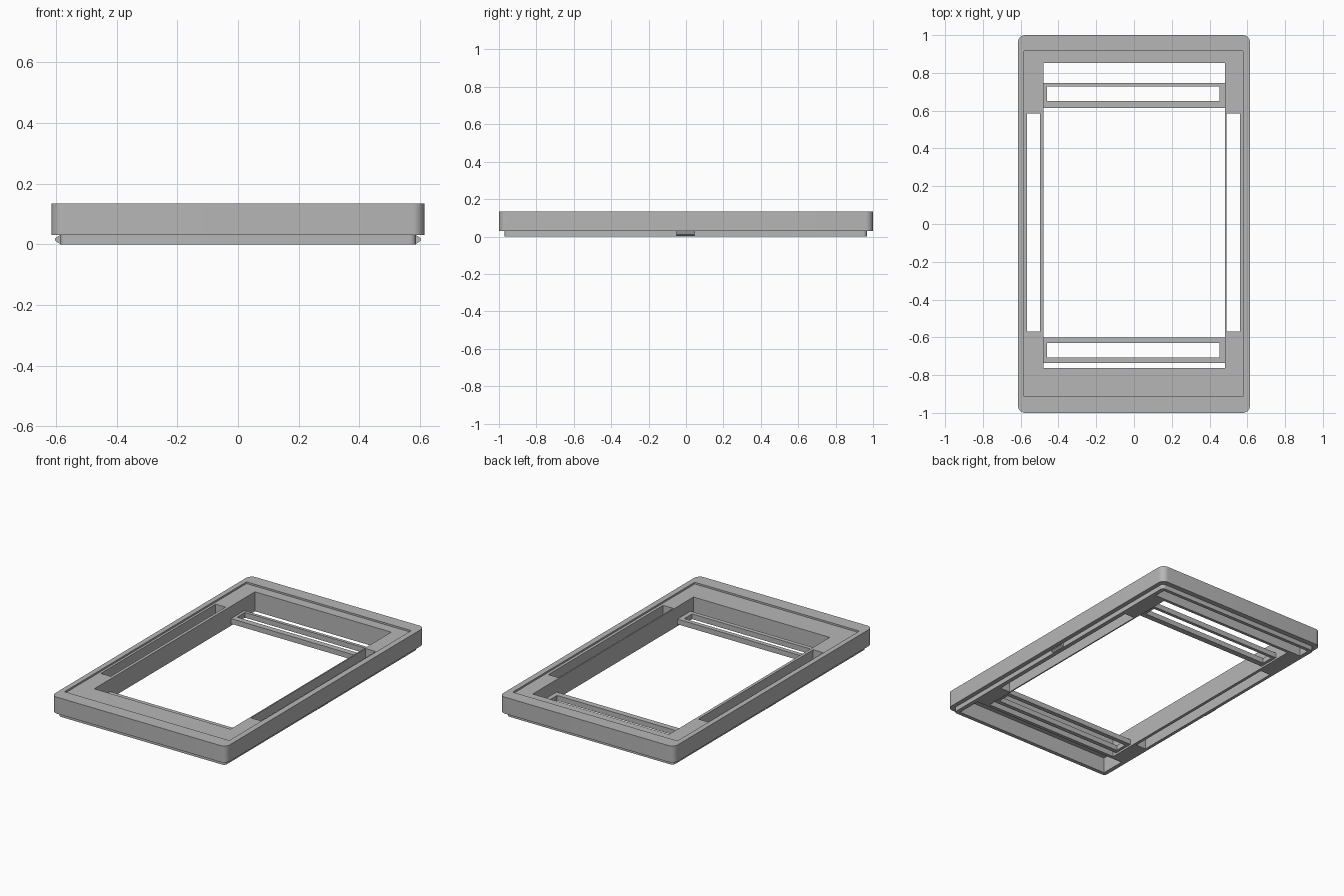
import bpy, bmesh, math

old = bpy.data.objects.get("Cube")
if old:
    bpy.data.objects.remove(old, do_unlink=True)

grey = bpy.data.materials.new("mid_grey")
grey.use_nodes = True
colour = (0.47, 0.47, 0.47, 1)
grey.diffuse_color = colour
grey.node_tree.nodes["Principled BSDF"].inputs["Base Color"].default_value = colour


def prism(name, outline, offset):
    """Extrude a closed outline along an offset vector."""
    bm = bmesh.new()
    face = bm.faces.new([bm.verts.new(p) for p in outline])
    grown = bmesh.ops.extrude_face_region(bm, geom=[face])["geom"]
    verts = [v for v in grown if isinstance(v, bmesh.types.BMVert)]
    bmesh.ops.translate(bm, verts=verts, vec=offset)
    bmesh.ops.recalc_face_normals(bm, faces=bm.faces)
    mesh = bpy.data.meshes.new(name)
    bm.to_mesh(mesh)
    bm.free()
    mesh.materials.append(grey)
    ob = bpy.data.objects.new(name, mesh)
    bpy.context.collection.objects.link(ob)
    return ob


def slab(name, x, y, z, radius=0, steps=8):
    """Upright block from (min, max) ranges, with optional round corners."""
    if radius:
        centres = [(x[1] - radius, y[1] - radius), (x[0] + radius, y[1] - radius),
                   (x[0] + radius, y[0] + radius), (x[1] - radius, y[0] + radius)]
        points = []
        for i, (cx, cy) in enumerate(centres):
            for k in range(steps + 1):
                a = (i + k / steps) * math.pi / 2
                points.append((cx + radius * math.cos(a), cy + radius * math.sin(a), z[0]))
    else:
        points = [(x[i], y[j], z[0]) for i, j in ((0, 0), (1, 0), (1, 1), (0, 1))]
    return prism(name, points, (0, 0, z[1] - z[0]))


def combine(ob, tool, operation):
    """Apply a boolean and discard its tool."""
    tool.hide_render = True
    mod = ob.modifiers.new("boolean", "BOOLEAN")
    mod.operation = operation
    mod.solver = "EXACT"
    mod.object = tool
    bpy.context.view_layer.objects.active = ob
    bpy.ops.object.modifier_apply(modifier=mod.name)
    bpy.data.objects.remove(tool, do_unlink=True)


# Outer frame with the narrower lip beneath it
frame = slab("frame", (-0.615, 0.615), (-1, 1), (0.03, 0.135), 0.04)
combine(frame, slab("lip", (-0.587, 0.587), (-0.97, 0.967), (0, 0.06), 0.02), "UNION")

# Shallow top recess, main window, side slots and underside end pockets
through = (-0.1, 0.3)
cuts = [
    ((-0.582, 0.578), (-0.913, 0.917), (0.124, 0.3)),
    ((-0.478, 0.482), (-0.763, 0.853), through),
    ((-0.567, -0.497), (-0.57, 0.585), through),
    ((0.49, 0.56), (-0.57, 0.585), through),
    ((-0.56, 0.56), (-0.945, -0.785), (-0.1, 0.1)),
    ((-0.56, 0.56), (0.872, 0.945), (-0.1, 0.1)),
]
for x, y, z in cuts:
    combine(frame, slab("cutter", x, y, z), "DIFFERENCE")

# Slotted cross bars at both ends of the window
for name, y, slot in (("back_cross_bar", (0.613, 0.747), (0.65, 0.727)),
                      ("front_cross_bar", (-0.735, -0.602), (-0.708, -0.63))):
    bar = slab(name, (-0.478, 0.482), y, (0.012, 0.045))
    combine(bar, slab("cutter", (-0.46, 0.453), slot, through), "DIFFERENCE")

# Wedge-shaped snap clips on the long sides of the lip
for name, side in (("left_clip", 1), ("right_clip", -1)):
    wedge = [(side * px, -0.05, pz) for px, pz in
             ((0.58, 0.003), (0.59, 0.003), (0.603, 0.012),
              (0.603, 0.019), (0.59, 0.029), (0.58, 0.029))]
    prism(name, wedge, (0, 0.095, 0))

# Smooth only the rounded corners
bpy.ops.object.select_all(action="DESELECT")
frame.select_set(True)
bpy.context.view_layer.objects.active = frame
bpy.ops.object.shade_smooth_by_angle(angle=math.radians(30))
